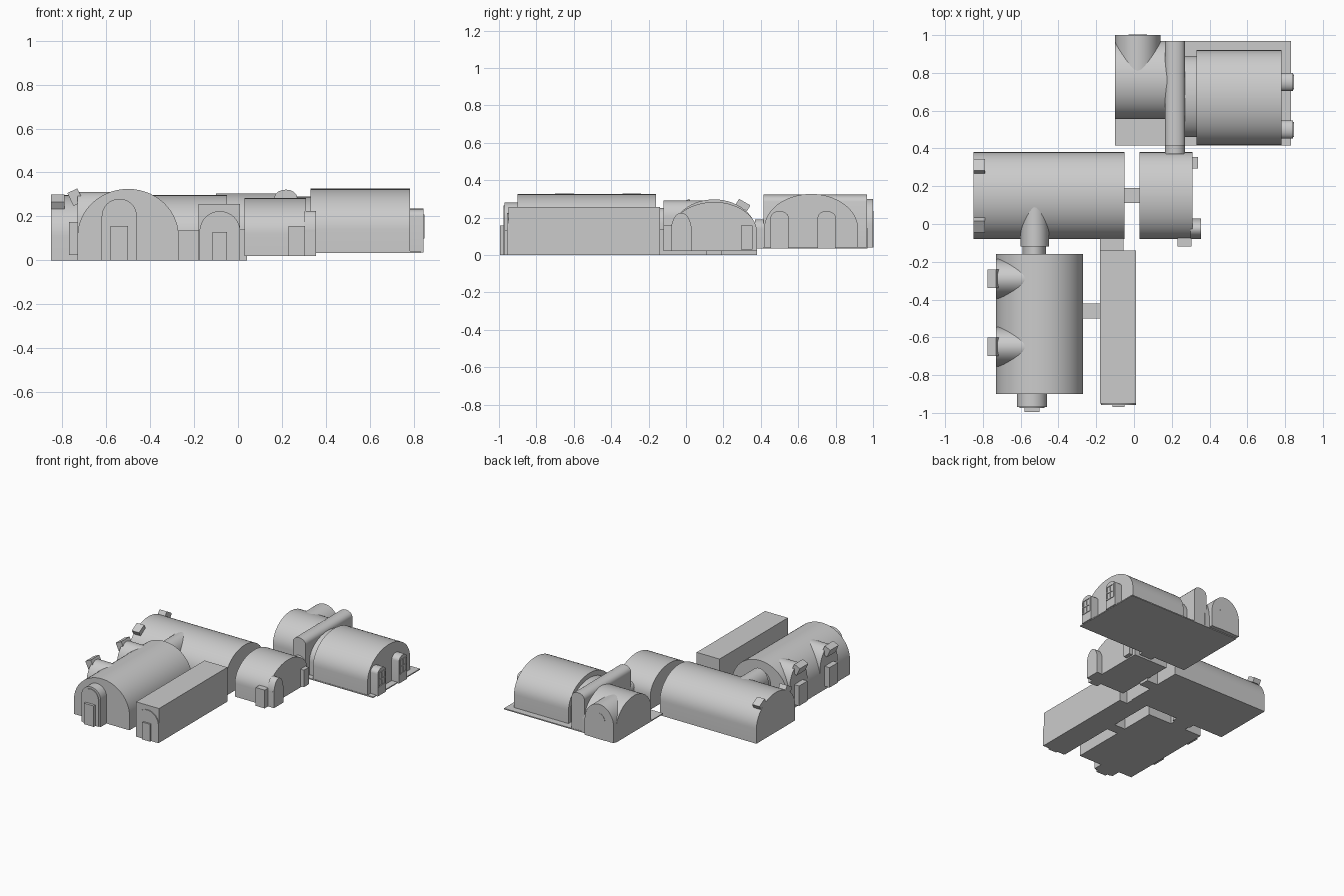
import bpy, bmesh, math
from mathutils import Matrix

cube = bpy.data.objects.get("Cube")
if cube:
    bpy.data.objects.remove(cube, do_unlink=True)

grey = bpy.data.materials.new("plain grey")
grey.use_nodes = True
COLOR = (0.6, 0.6, 0.6, 1)
grey.diffuse_color = COLOR
grey.node_tree.nodes["Principled BSDF"].inputs["Base Color"].default_value = COLOR


def finish(name, bm, smooth=False):
    bmesh.ops.recalc_face_normals(bm, faces=bm.faces)
    me = bpy.data.meshes.new(name)
    bm.to_mesh(me)
    bm.free()
    me.materials.append(grey)
    ob = bpy.data.objects.new(name, me)
    bpy.context.collection.objects.link(ob)
    if smooth:
        bpy.ops.object.select_all(action='DESELECT')
        ob.select_set(True)
        bpy.context.view_layer.objects.active = ob
        bpy.ops.object.shade_smooth_by_angle(angle=math.radians(30))
    return ob


def box(name, x, y, z, tilt=0, axis='X'):
    """Box from (min, max) ranges, optionally tilted about its centre."""
    bm = bmesh.new()
    bmesh.ops.create_cube(bm, size=1)
    size = [r[1] - r[0] for r in (x, y, z)]
    mid = [(r[1] + r[0]) / 2 for r in (x, y, z)]
    bm.transform(Matrix.Translation(mid) @ Matrix.Rotation(math.radians(tilt), 4, axis)
                 @ Matrix.Diagonal((*size, 1)))
    return finish(name, bm)


def vault(name, axis, across, along, z0, wall, top, steps=28):
    """Straight walls up to `wall`, then an elliptical roof, extruded along an axis."""
    mid, half = (across[0] + across[1]) / 2, (across[1] - across[0]) / 2
    pts = [(across[1], z0)]
    for i in range(steps + 1):
        a = math.pi * i / steps
        pts.append((mid + half * math.cos(a), wall + (top - wall) * math.sin(a)))
    pts.append((across[0], z0))
    bm = bmesh.new()
    rings = []
    for d in along:
        rings.append([bm.verts.new((d, u, z) if axis == 'X' else (u, d, z)) for u, z in pts])
    n = len(pts)
    bm.faces.new(rings[0])
    bm.faces.new(rings[1])
    for i in range(n):
        j = (i + 1) % n
        bm.faces.new((rings[0][i], rings[0][j], rings[1][j], rings[1][i]))
    return finish(name, bm, True)


# Main hall with a roof dormer and two roof lights
vault("main_hall", 'X', (-0.08, 0.38), (-0.85, -0.05), 0, 0.11, 0.297)
vault("main_hall_dormer", 'Y', (-0.60, -0.45), (-0.12, 0.12), 0, 0.20, 0.29)
for side, s in (("back", 1), ("front", -1)):
    mid = 0.15 + s * 0.155
    box(f"roof_light_{side}", (-0.85, -0.79), (mid - 0.035, mid + 0.035),
        (0.25, 0.285), -30 * s)

# Small hall
vault("small_hall", 'X', (-0.08, 0.38), (0.03, 0.31), 0.02, 0.12, 0.283)
box("small_hall_front_door", (0.23, 0.305), (-0.12, -0.05), (0.02, 0.157))
box("small_hall_end_door", (0.30, 0.34), (0.295, 0.355), (0.03, 0.157))
vault("small_hall_buttress", 'X', (-0.08, 0.03), (0.30, 0.355), 0.02, 0.13, 0.225)
box("buttress_trim", (0.30, 0.352), (-0.08, -0.04), (0.02, 0.14))

# Long side hall with vestibule and two side dormers
vault("side_hall", 'Y', (-0.73, -0.27), (-0.90, -0.16), 0, 0.11, 0.325)
vault("side_hall_vestibule", 'Y', (-0.62, -0.46), (-0.97, -0.88), 0, 0.20, 0.28)
vault("vestibule_panel", 'Y', (-0.605, -0.475), (-0.975, -0.96), 0, 0.195, 0.265)
box("vestibule_door", (-0.58, -0.50), (-0.995, -0.95), (0, 0.157))
for label, y in (("back", -0.29), ("front", -0.65)):
    vault(f"side_dormer_{label}", 'X', (y - 0.105, y + 0.105), (-0.73, -0.53), 0, 0.16, 0.312)
    box(f"side_door_{label}", (-0.77, -0.71), (y - 0.05, y + 0.05), (0.025, 0.175))
    box(f"side_hood_{label}", (-0.765, -0.715), (y - 0.05, y + 0.05), (0.255, 0.32), -25, 'Y')

# Flat roofed long block
box("long_block", (-0.18, 0.01), (-0.95, -0.14), (0, 0.257))
vault("long_block_arch", 'Y', (-0.175, 0.01), (-0.957, -0.94), 0, 0.13, 0.224)
box("long_block_door", (-0.115, -0.05), (-0.97, -0.94), (0, 0.13))

# Links between the halls
box("link_main_to_small", (-0.06, 0.04), (0.11, 0.19), (0, 0.14))
vault("link_main_to_side", 'Y', (-0.59, -0.465), (-0.17, -0.10), 0, 0.16, 0.25)
box("link_side_to_block", (-0.30, -0.17), (-0.50, -0.42), (0, 0.135))
box("link_block_to_main", (-0.18, -0.055), (-0.15, -0.07), (0, 0.14))
vault("link_small_to_corridor", 'Y', (0.165, 0.27), (0.37, 0.43), 0.035, 0.14, 0.19)

# Rear platform, corridor and rear halls
box("rear_platform", (-0.10, 0.83), (0.415, 0.97), (0.034, 0.042))
vault("rear_corridor", 'Y', (0.165, 0.27), (0.415, 0.968), 0.04, 0.285, 0.322, 8)
vault("rear_hall", 'X', (0.418, 0.92), (0.33, 0.782), 0.04, 0.14, 0.326)
vault("rear_hall_neck", 'X', (0.46, 0.89), (0.25, 0.34), 0.04, 0.14, 0.29)
vault("corner_hall", 'X', (0.555, 0.97), (-0.10, 0.18), 0.04, 0.13, 0.305)
vault("corner_hall_dormer", 'Y', (-0.10, 0.14), (0.76, 1.0), 0.04, 0.16, 0.30)
vault("corner_hall_door", 'Y', (-0.03, 0.07), (0.98, 1.002), 0.04, 0.17, 0.235)

# Window bays on the rear hall's end, with frames of thin bars
for label, y in (("front", 0.50), ("back", 0.752)):
    vault(f"window_bay_{label}", 'X', (y - 0.048, y + 0.048), (0.77, 0.843), 0.035, 0.20, 0.235, 12)
    for k in (-1, 0, 1):
        c = y + k * 0.035
        box(f"window_upright_{label}", (0.842, 0.848), (c - 0.004, c + 0.004), (0.10, 0.205))
    for z in (0.10, 0.15, 0.20):
        box(f"window_rail_{label}", (0.842, 0.848), (y - 0.039, y + 0.039), (z, z + 0.008))
